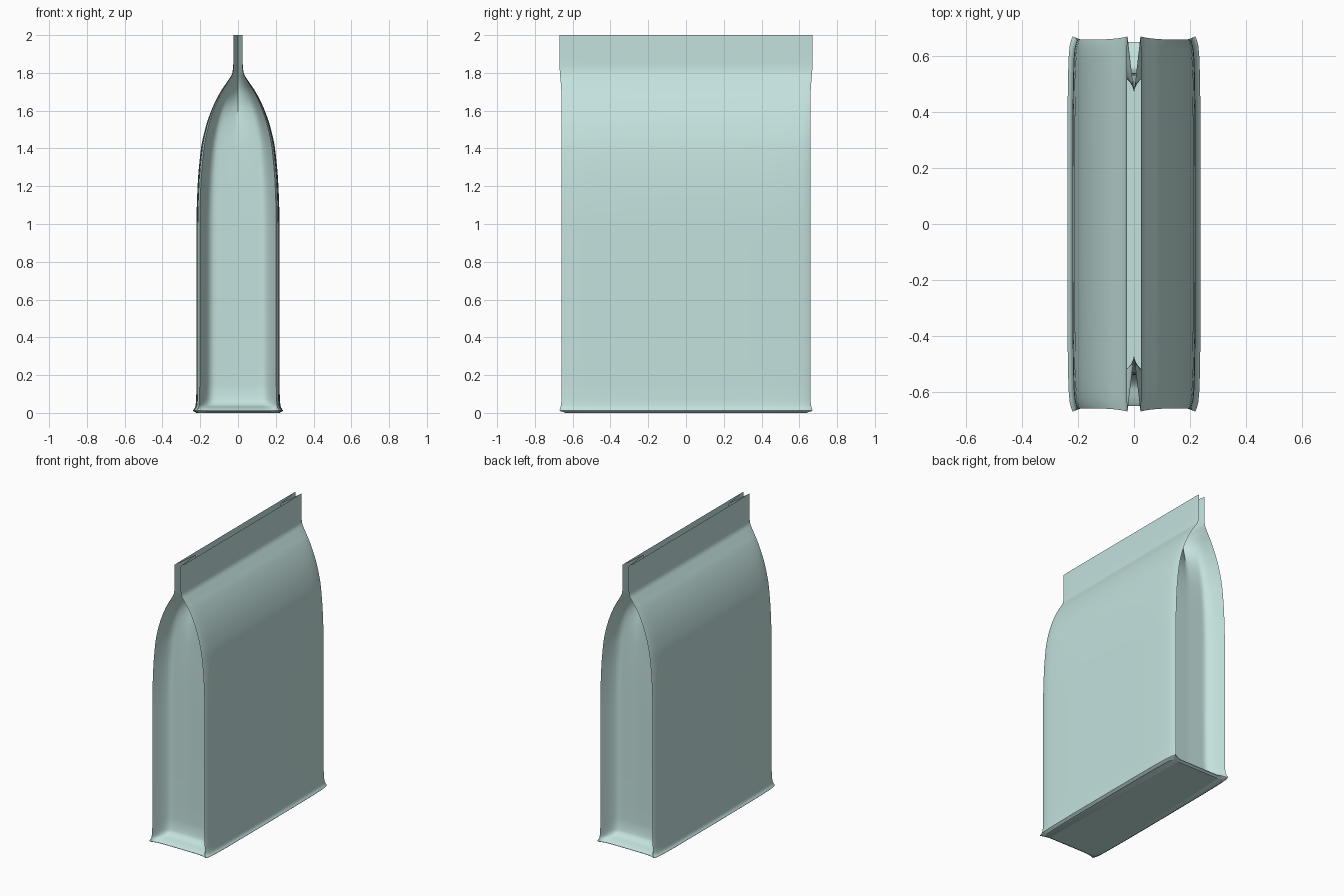
import bpy, bmesh, math

if "Cube" in bpy.data.objects:
    bpy.data.objects.remove(bpy.data.objects["Cube"])

mat = bpy.data.materials.new("pale_teal")
mat.diffuse_color = (0.55, 0.76, 0.73, 1)
mat.use_nodes = True
mat.node_tree.nodes["Principled BSDF"].inputs["Base Color"].default_value = mat.diffuse_color

# Key sections: height, half thickness, half width, gusset depth, fold sharpness (0 = flat tray, 1 = V)
KEYS = [
    (0.000, 0.222, 0.640, 0.008, 0), (0.012, 0.238, 0.669, 0.020, 0),
    (0.026, 0.229, 0.666, 0.045, 0), (0.040, 0.225, 0.662, 0.085, 0),
    (0.070, 0.222, 0.659, 0.108, 0), (0.150, 0.220, 0.658, 0.118, 0),
    (0.600, 0.220, 0.658, 0.120, 0), (1.000, 0.220, 0.658, 0.120, 0),
    (1.200, 0.214, 0.658, 0.121, 0), (1.400, 0.196, 0.658, 0.126, 0.05),
    (1.500, 0.175, 0.658, 0.134, 0.15), (1.600, 0.142, 0.658, 0.150, 0.35),
    (1.700, 0.093, 0.660, 0.176, 0.7), (1.760, 0.053, 0.664, 0.192, 0.95),
    (1.800, 0.030, 0.668, 0.200, 1), (1.850, 0.025, 0.669, 0.200, 1),
    (2.000, 0.025, 0.669, 0.200, 1),
]
SUB, NP, NG = 4, 20, 28


def tangent(i, c):
    a, m, b = KEYS[max(i - 1, 0)], KEYS[i], KEYS[min(i + 1, len(KEYS) - 1)]
    # flat tangent at local extremes avoids overshoot
    d0, d1 = m[c] - a[c], b[c] - m[c]
    if d0 * d1 <= 0:
        return 0.0
    s0, s1 = d0 / (m[0] - a[0]), d1 / (b[0] - m[0])
    return 2 * s0 * s1 / (s0 + s1)


def sections():
    for i in range(len(KEYS) - 1):
        a, b = KEYS[i], KEYS[i + 1]
        h = b[0] - a[0]
        for k in range(SUB):
            t = k / SUB
            row = [a[0] + h * t]
            for c in range(1, 5):
                row.append((2*t**3 - 3*t*t + 1) * a[c] + (t**3 - 2*t*t + t) * h * tangent(i, c)
                           + (3*t*t - 2*t**3) * b[c] + (t**3 - t*t) * h * tangent(i + 1, c))
            yield row
    yield list(KEYS[-1])


def bulge(u):
    """Panels bow out slightly and turn in at their side edges."""
    return 1 - 0.03 * u**4 - 0.05 * u**30


def outline(z, w, y, g, v):
    """Half loop: right panel, then the folded gusset; the rest by half-turn symmetry."""
    half = []
    for i in range(NP):
        u = -math.cos(math.pi * i / NP)
        half.append((w * bulge(abs(u)), y * u))
    for i in range(NG):
        s = math.cos(math.pi * i / NG)
        d = 1 - abs(s)
        r = min(d / 0.36, 1)
        tray = 0.95 * math.sin(r * math.pi / 2) + 0.05 * d
        half.append((w * bulge(1) * s, y - g * ((1 - v) * tray + v * d)))
    return [(px, py, z) for px, py in half] + [(-px, -py, z) for px, py in half]


# Pouch shell: lofted sections, open at the top, closed at the base
bm = bmesh.new()
rings = [[bm.verts.new(p) for p in outline(*s)] for s in sections()]
n = len(rings[0])
for a, b in zip(rings, rings[1:]):
    for i in range(n):
        j = (i + 1) % n
        bm.faces.new((a[i], a[j], b[j], b[i]))
bm.faces.new(rings[0][::-1])
me = bpy.data.meshes.new("pouch")
bm.to_mesh(me)
bm.free()
me.materials.append(mat)
pouch = bpy.data.objects.new("gusseted_pouch", me)
bpy.context.collection.objects.link(pouch)
bpy.context.view_layer.objects.active = pouch
pouch.select_set(True)
bpy.ops.object.shade_smooth_by_angle(angle=math.radians(40))
